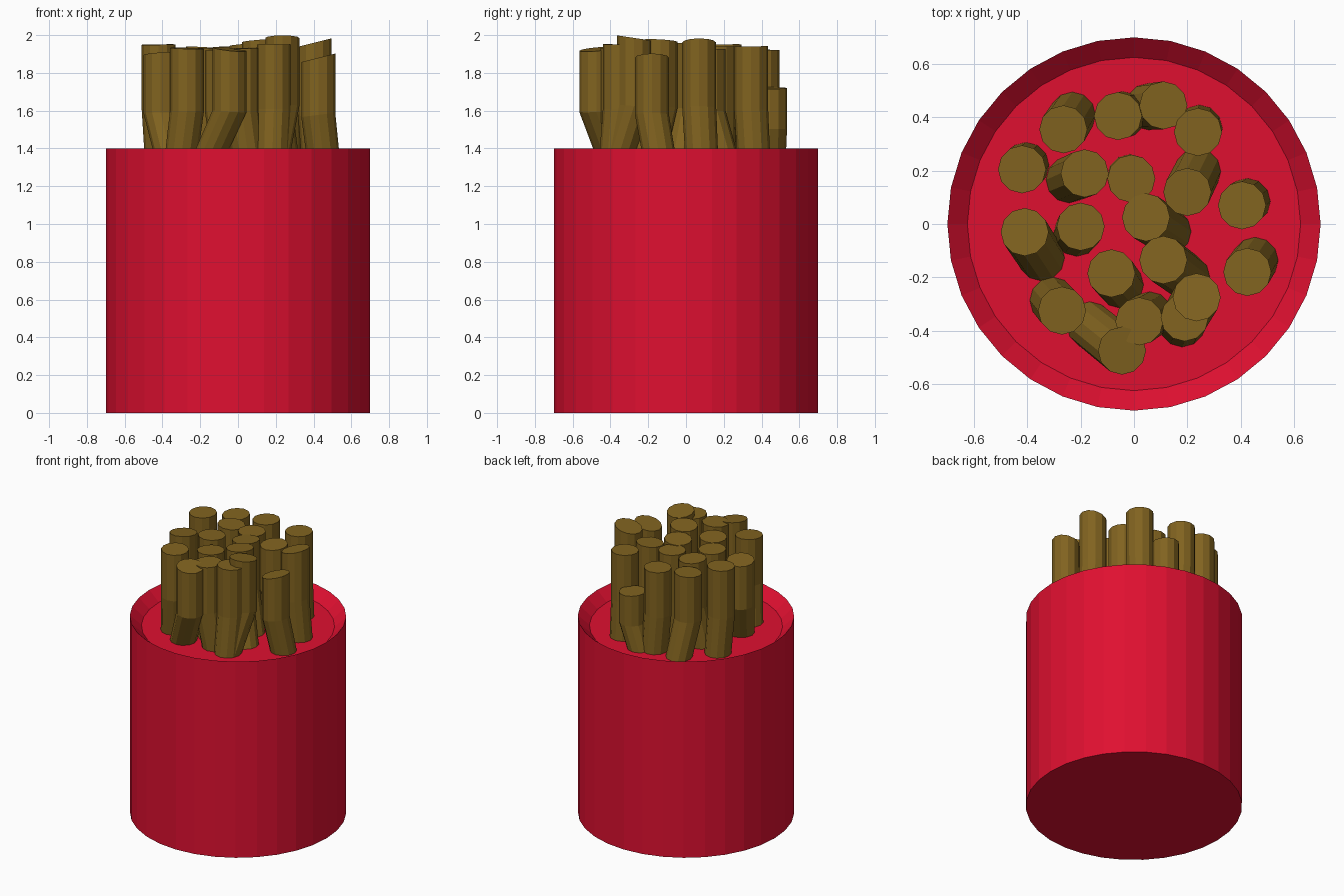
import bpy, bmesh
from math import sin, cos, pi

if "Cube" in bpy.data.objects:
    bpy.data.objects.remove(bpy.data.objects["Cube"])


def material(name, color):
    m = bpy.data.materials.new(name)
    m.diffuse_color = (*color, 1)
    m.use_nodes = True
    m.node_tree.nodes["Principled BSDF"].inputs["Base Color"].default_value = m.diffuse_color
    return m


def skin_rings(name, rings, mat):
    """Closed flat-shaded tube through a list of rings of points."""
    bm = bmesh.new()
    loops = [[bm.verts.new(p) for p in ring] for ring in rings]
    n = len(loops[0])
    for a, b in zip(loops, loops[1:]):
        for i in range(n):
            j = (i + 1) % n
            bm.faces.new((a[i], a[j], b[j], b[i]))
    bm.faces.new(loops[0][::-1])
    bm.faces.new(loops[-1])
    bmesh.ops.recalc_face_normals(bm, faces=bm.faces)
    mesh = bpy.data.meshes.new(name)
    bm.to_mesh(mesh)
    bm.free()
    mesh.materials.append(mat)
    ob = bpy.data.objects.new(name, mesh)
    bpy.context.collection.objects.link(ob)
    return ob


def ring(x, y, z, r, n, sx=0, sy=0):
    """Horizontal circle, optionally sloped by sx and sy."""
    pts = []
    for i in range(n):
        u, v = r * cos(2 * pi * i / n), r * sin(2 * pi * i / n)
        pts.append((x + u, y + v, z + sx * u + sy * v))
    return pts


red = material("cup_red", (0.74, 0.005, 0.03))
brown = material("stick_brown", (0.22, 0.125, 0.014))

# Cup with a shallow dished top
FLOOR = 1.33
skin_rings("cup", [ring(0, 0, z, r, 32) for r, z in
                   ((0.7, 0), (0.7, 1.4), (0.625, FLOOR))], red)

# Bent sticks: top x, top y, top z, base x, base y
sticks = [
    (-.265, .355, 1.92, -.23, .41), (-.06, .405, 1.92, -.04, .41),
    (.11, .445, 1.72, .05, .44), (.24, .345, 1.94, .245, .36),
    (-.42, .205, 1.95, -.405, .22), (-.185, .19, 1.935, -.245, .165),
    (-.01, .17, 1.94, -.015, .175), (.20, .12, 1.92, .24, .20),
    (.405, .07, 1.96, .425, .085), (-.41, -.03, 1.90, -.345, -.13),
    (-.20, -.01, 1.93, -.215, -.035), (.045, .025, 1.95, .13, -.03),
    (.11, -.135, 1.97, .20, -.20), (-.085, -.185, 1.92, -.05, -.23),
    (.425, -.18, 1.88, .455, -.135), (-.27, -.325, 1.93, -.305, -.285),
    (.02, -.365, 1.93, .06, -.34), (.235, -.275, 1.985, .18, -.37),
    (.19, -.35, 1.95, .18, -.375), (-.045, -.475, 1.925, -.17, -.375),
]
tilts = {8: (.25, 0), 14: (.25, 0), 17: (0, -.15)}  # steeper cut ends
for k, (x, y, z, bx, by) in enumerate(sticks):
    sx, sy = tilts.get(k, ((bx - x) * .9, (by - y) * .9))
    bend = FLOOR + 0.45 * (z - FLOOR)
    skin_rings(f"stick_{k + 1}", [
        ring(bx, by, FLOOR - .01, .087, 12),
        ring(x, y, bend, .09, 12, sx * .5, sy * .5),
        ring(x, y, z, .09, 12, sx, sy)], brown)
